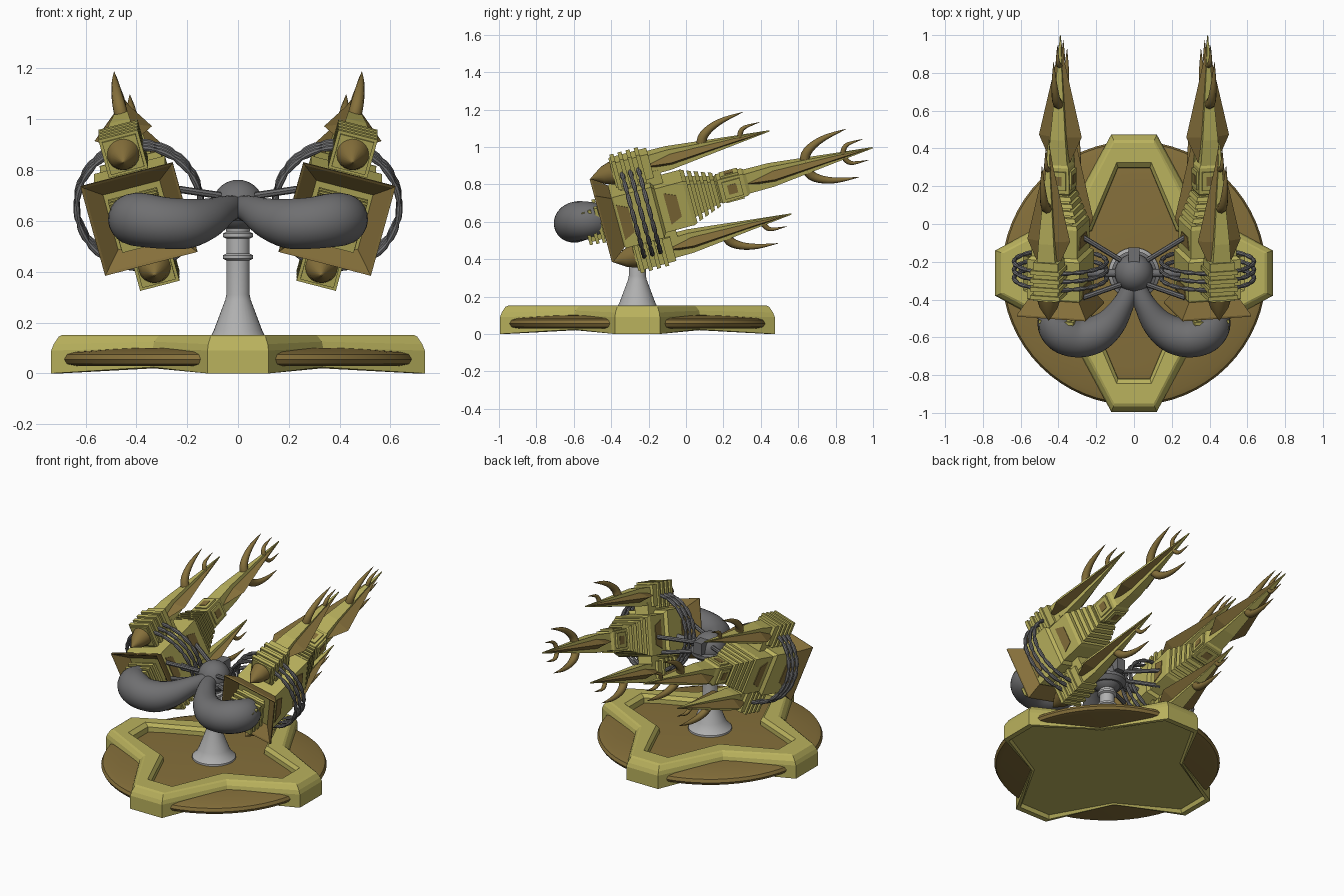
import bpy, bmesh, math
from mathutils import Vector, Matrix

if "Cube" in bpy.data.objects:
    bpy.data.objects.remove(bpy.data.objects["Cube"])


def mat(name, col):
    m = bpy.data.materials.new(name)
    m.diffuse_color = (*col, 1)
    m.use_nodes = True
    m.node_tree.nodes["Principled BSDF"].inputs["Base Color"].default_value = m.diffuse_color
    return m


OLIVE = mat("olive_metal", (0.49, 0.445, 0.11))
BROWN = mat("bronze_brown", (0.235, 0.16, 0.043))
DARK = mat("dark_grey", (0.16, 0.16, 0.165))
LIGHT = mat("light_grey", (0.44, 0.44, 0.44))

# local cannon frame: x across, y along the barrel, z up; pitched and rolled
AIM = (Matrix.Translation((0.39, -0.48, 0.60)) @ Matrix.Rotation(math.radians(15), 4, 'X')
       @ Matrix.Rotation(math.radians(15), 4, 'Y'))
ID = Matrix.Identity(4)


def make(name, shells, material, M=ID, mirror=False, smooth=0):
    """Each shell is a list of equal-sized point rings, skinned and capped (or closed)."""
    bm = bmesh.new()
    for rings, closed in shells:
        vs = [[bm.verts.new(M @ Vector(p)) for p in r] for r in rings]
        n = len(vs[0])
        pairs = list(zip(vs, vs[1:])) + ([(vs[-1], vs[0])] if closed else [])
        for a, b in pairs:
            for i in range(n):
                j = (i + 1) % n
                bm.faces.new((a[i], a[j], b[j], b[i]))
        if not closed:
            bm.faces.new(vs[0][::-1])
            bm.faces.new(vs[-1])
    bmesh.ops.recalc_face_normals(bm, faces=bm.faces)
    me = bpy.data.meshes.new(name)
    bm.to_mesh(me)
    bm.free()
    me.materials.append(material)
    ob = bpy.data.objects.new(name, me)
    bpy.context.collection.objects.link(ob)
    if mirror:
        ob.modifiers.new("mirror", 'MIRROR')
    if smooth:
        bpy.ops.object.select_all(action='DESELECT')
        ob.select_set(True)
        bpy.context.view_layer.objects.active = ob
        bpy.ops.object.shade_smooth_by_angle(angle=math.radians(smooth))
    return ob


def cannon(name, shells, material, smooth=0):
    return make(name, shells, material, AIM, True, smooth)


def prism(secs, u=0, w=0):
    """Square-section loft along the barrel: (t, half width, half height)."""
    return ([[(u + a * x, t, w + b * z) for a, b in ((-1, -1), (1, -1), (1, 1), (-1, 1))]
             for t, x, z in secs], False)


def diamond(secs, w=0):
    return ([[(x, t, w), (0, t, w + z), (-x, t, w), (0, t, w - z)] for t, x, z in secs], False)


def circle(r, z, n, cx=0, cy=0):
    return [(cx + r * math.cos(k * math.tau / n), cy + r * math.sin(k * math.tau / n), z) for k in range(n)]


def lathe(prof, n=48, cy=-0.26):
    return ([circle(max(r, 0.001), z, n, 0, cy) for r, z in prof], False)


def tube(pts, sides=12, steps=4, closed=False):
    """Round tube through (x, y, z, radius) points, Catmull-Rom smoothed."""
    P = [Vector(p) for p in pts]
    Q = [P[0]] + P + [P[-1]]
    path = []
    for i in range(len(P) - 1):
        a, b, c, d = Q[i:i + 4]
        for s in range(steps):
            t = s / steps
            path.append(0.5 * (2 * b + (c - a) * t + (2 * a - 5 * b + 4 * c - d) * t * t
                               + (3 * b - a - 3 * c + d) * t ** 3))
    path.append(P[-1])
    rings, nrm = [], None
    for i, p in enumerate(path):
        tan = (path[min(i + 1, len(path) - 1)].to_3d() - path[max(i - 1, 0)].to_3d()).normalized()
        nrm = tan.orthogonal() if nrm is None else nrm - tan * nrm.dot(tan)
        nrm.normalize()
        bi = tan.cross(nrm)
        r = max(p[3], 0.001)
        rings.append([p.to_3d() + r * (nrm * math.cos(k * math.tau / sides) + bi * math.sin(k * math.tau / sides))
                      for k in range(sides)])
    return (rings, closed)


# base: round plate
make("base_disc", [lathe([(0, .105), (.5, .10), (.66, .085), (.69, .075), (.70, .055),
                          (.69, .037), (.66, .03), (0, .03)], 64)], BROWN, smooth=40)


# base: four-lobed frame with feet at the lobe ends
def lobes(a, b, m, z_end, z_mid):
    pts = []
    for k in range(4):
        R = Matrix.Rotation(k * math.pi / 2, 3, 'Z')
        for p in ((a, -b, z_end), (a, b, z_end), (m, m, z_mid)):
            pts.append(R @ Vector(p) + Vector((0, -0.26, 0)))
    return pts


make("base_frame", [([lobes(.69, .11, .32, .025, .025), lobes(.70, .115, .33, 0, .02),
                      lobes(.735, .12, .335, 0, .025), lobes(.735, .12, .335, .09, .10),
                      lobes(.725, .117, .33, .115, .125), lobes(.705, .108, .315, .145, .145),
                      lobes(.69, .105, .305, .152, .152), lobes(.585, .092, .24, .152, .152),
                      lobes(.56, .085, .225, .13, .13), lobes(.555, .084, .222, .06, .06)], False)], OLIVE)

# pedestal and ball joint
make("pedestal", [lathe([(.137, .09), (.135, .115), (.11, .14), (.095, .17), (.05, .29), (.046, .31), (.046, .445),
                         (.06, .452), (.06, .465), (.046, .472), (.046, .53), (.06, .537), (.06, .55),
                         (.046, .557), (.05, .58), (.06, .62)], 32)], LIGHT, smooth=35)
make("ball_joint", [lathe([(.102 * math.cos(math.radians(a)), .66 + .102 * math.sin(math.radians(a)))
                           for a in range(-90, 91, 10)], 32)], DARK, smooth=40)
make("ball_collar", [lathe([(.095, .60), (.118, .625), (.118, .645), (.10, .655)], 32)], DARK, smooth=30)
make("ball_latch", [([[(a * .03, y, .70 + b * .04) for a, b in ((-1, -1), (1, -1), (1, 1), (-1, 1))]
                      for y in (-.22, -.125)], False)], DARK)

# support rods from the ball to each cannon
make("support_rods", [tube([(.07, -.26 + .4 * d, z0, .014), (.27, -.24 + d, z1, .014)], 8, 1)
                      for d in (-.15, .17) for z0, z1 in ((.70, .73), (.64, .62))]
     + [tube([(.08, -.26, .66, .022), (.3, -.26, .66, .022)], 10, 1)], DARK, mirror=True, smooth=40)

# curved intake horns
make("intake_horn", [tube([(.012, -.32, .655, .045), (.055, -.42, .642, .057), (.12, -.52, .61, .08),
                           (.2, -.582, .59, .098), (.29, -.605, .592, .102), (.37, -.582, .603, .106),
                           (.41, -.53, .607, .102), (.405, -.47, .61, .09)], 24, 5)], DARK, mirror=True, smooth=50)

# flared square mouth, with ribbed throat
cannon("mouth_flare", [prism([(.15, .10, .10), (.11, .14, .14), (.035, .188, .188), (.025, .188, .188),
                              (.03, .178, .178), (.095, .11, .11)])], BROWN)
cannon("throat_ribs", [prism([(t, h, h), (t + .018, h, h)])
                       for t, h in ((-.065, .092), (-.03, .095), (.005, .098), (.04, .10))]
       + [prism([(-.05, .08, .08), (.1, .08, .08)])], OLIVE)

# main body, ribs and muzzle block
cannon("main_body", [prism([(.09, .125, .125), (.12, .145, .145), (.33, .145, .145), (.345, .125, .125),
                            (.50, .125, .125)])], OLIVE)
cannon("barrel_ribs", [prism([(.5 + .036 * i, h, h), (.522 + .036 * i, h - .008, h - .008)])
                       for i, h in enumerate((.127, .115, .104, .093, .083))]
       + [prism([(.48, .10, .10), (.70, .055, .055)])], OLIVE)
cannon("muzzle_block", [prism([(.665, .056, .056), (.68, .066, .066), (.82, .062, .062), (.84, .05, .05)])], OLIVE)


# recessed-looking panels on body sides and muzzle block
def side_plates(u, t0, t1, h0, h1, th=.004):
    return [prism([(t0, th, h0), (t1, th, h1)], s * u) for s in (-1, 1)]


def cap_plates(w, t0, t1, h, th=.004):
    return [prism([(t0, h, th), (t1, h, th)], 0, s * w) for s in (-1, 1)]


cannon("body_panels", side_plates(.145, .125, .185, .10, .07) + side_plates(.125, .385, .45, .09, .06), BROWN)
cannon("muzzle_frames", side_plates(.067, .70, .80, .048, .048, .008) + cap_plates(.067, .70, .80, .048, .008), OLIVE)
cannon("muzzle_insets", side_plates(.073, .725, .775, .026, .026) + cap_plates(.073, .725, .775, .026), BROWN)

# upper and lower side barrels
W = .238
boxes, cones = [], []
for s in (1, -1):
    boxes.append(prism([(.15, .068, .068), (.36, .068, .068)], 0, s * W))
    boxes.append(prism([(.17, .05, .05), (.40, .05, .04)], 0, s * .16))
    boxes += [prism([(t, .08, .08), (t + .022, .08, .08)], 0, s * W) for t in (.16, .205, .25, .295)]
    cones.append(([[(r * math.cos(a * math.tau / 20), t, s * W + r * math.sin(a * math.tau / 20)) for a in range(20)]
                   for t, r in ((.03, .002), (.10, .048), (.165, .068))], False))
cannon("side_barrel_boxes", boxes, OLIVE)
cannon("side_barrel_cones", cones, BROWN, 40)

# spear tips: olive spine, bronze fins, hooked claws
for name, tip, w, dirs in (("main", 1.53, 0, (1, -1)), ("upper", 1.02, W, (1,)), ("lower", 1.02, -W, (-1,))):
    cannon(name + "_spear_spine", [prism([(tip - .70, .052, .055), (tip - .56, .042, .056),
                                          (tip - .20, .014, .022), (tip, .002, .003)], 0, w)], OLIVE)
    cannon(name + "_spear_fins", [diamond([(tip - .70, .05, .03), (tip - .55, .117, .045),
                                           (tip - .15, .025, .015), (tip - .02, .003, .003)], w)], BROWN)
    claws = []
    for d in dirs:
        for curve in (((-.375, 0, .028), (-.355, .06, .026), (-.30, .10, .021), (-.22, .125, .014), (-.11, .138, .001)),
                      ((-.165, 0, .014), (-.15, .035, .014), (-.12, .055, .010), (-.04, .06, .001))):
            claws.append(tube([(0, tip + t, w + d * h, r) for t, h, r in curve], 8, 3))
    cannon(name + "_claws", claws, BROWN, 50)

# three beaded cable hoops around each cannon
hoops = []
N = 72
for t in (.20, .245, .29):
    rings = []
    for i in range(N):
        a = i * math.tau / N
        r = .008 if i % 4 == 0 else .0125
        rings.append([((.245 + r * math.cos(b * math.tau / 8)) * math.cos(a), t + r * math.sin(b * math.tau / 8),
                       (.245 + r * math.cos(b * math.tau / 8)) * math.sin(a)) for b in range(8)])
    hoops.append((rings, True))
cannon("cable_hoops", hoops, DARK, 40)
